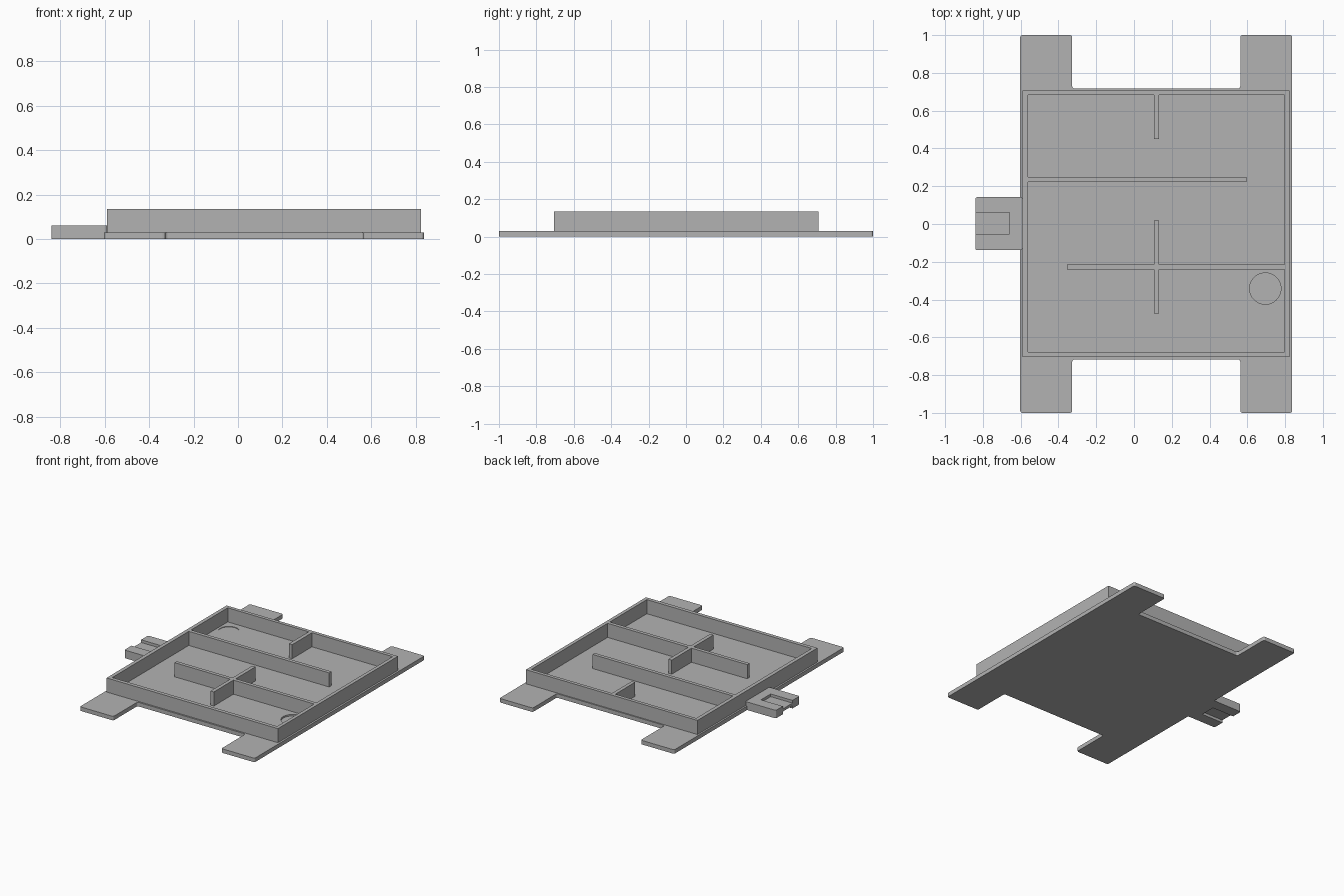
import bpy
import bmesh

if "Cube" in bpy.data.objects:
    bpy.data.objects.remove(bpy.data.objects["Cube"], do_unlink=True)

# Single grey material
GREY = (0.45, 0.45, 0.45, 1)
grey = bpy.data.materials.new("plain grey")
grey.use_nodes = True
grey.diffuse_color = GREY
grey.node_tree.nodes["Principled BSDF"].inputs["Base Color"].default_value = GREY


def finish(bm, name):
    bmesh.ops.recalc_face_normals(bm, faces=bm.faces)
    mesh = bpy.data.meshes.new(name)
    bm.to_mesh(mesh)
    bm.free()
    mesh.materials.append(grey)
    obj = bpy.data.objects.new(name, mesh)
    bpy.context.collection.objects.link(obj)
    return obj


def prism(name, outline, z0, z1, radius=0.0):
    """Extrude an xy outline, optionally rounding its upright corners."""
    bm = bmesh.new()
    face = bm.faces.new([bm.verts.new((x, y, z0)) for x, y in outline])
    ext = bmesh.ops.extrude_face_region(bm, geom=[face])
    top = [v for v in ext["geom"] if isinstance(v, bmesh.types.BMVert)]
    bmesh.ops.translate(bm, verts=top, vec=(0, 0, z1 - z0))
    if radius:
        upright = [e for e in bm.edges
                   if abs(e.verts[0].co.z - e.verts[1].co.z) > 0.001]
        bmesh.ops.bevel(bm, geom=upright, offset=radius, segments=3,
                        profile=0.5, affect='EDGES')
    return finish(bm, name)


def box(name, x0, x1, y0, y1, z0, z1, radius=0.0):
    return prism(name, [(x0, y0), (x1, y0), (x1, y1), (x0, y1)], z0, z1, radius)


def disc(name, x, y, r, z0, z1):
    bm = bmesh.new()
    bmesh.ops.create_cone(bm, cap_ends=True, segments=48, radius1=r,
                          radius2=r, depth=z1 - z0)
    bmesh.ops.translate(bm, verts=bm.verts, vec=(x, y, (z0 + z1) / 2))
    return finish(bm, name)


def cut(target, cutters):
    """Subtract the cutters, bake the result and discard them."""
    for cutter in cutters:
        cutter.hide_render = True
        mod = target.modifiers.new("cut", 'BOOLEAN')
        mod.operation = 'DIFFERENCE'
        mod.solver = 'EXACT'
        mod.object = cutter
    graph = bpy.context.evaluated_depsgraph_get()
    graph.update()
    mesh = bpy.data.meshes.new_from_object(target.evaluated_get(graph))
    target.modifiers.clear()
    target.data = mesh
    for cutter in cutters:
        bpy.data.objects.remove(cutter, do_unlink=True)


BASE, TOP = 0.03, 0.135
LEFT, RIGHT, SIDE = -0.603, 0.837, 0.717

# Base plate with four corner tabs, mirrored front to back
back = [(RIGHT, 1), (0.563, 1), (0.563, SIDE),
        (-0.327, SIDE), (-0.327, 1), (LEFT, 1)]
front = [(x, -y) for x, y in reversed(back)]
base = prism("base_plate", back + front, 0, BASE, 0.012)

# Round shallow recesses in the floor
cut(base, [disc("goal_cutter", 0.695, -0.342, 0.083, 0.018, 0.06),
           disc("start_cutter", -0.475, 0.57, 0.07, 0.026, 0.06)])

# Outer wall frame
frame = box("outer_wall", -0.59, 0.823, -0.705, 0.708, BASE, TOP)
cut(frame, [box("frame_cutter", -0.562, 0.797, -0.677, 0.682, -0.1, 0.3)])

# Inner partitions
walls = {
    "long_partition": (-0.562, 0.595, 0.223, 0.25),
    "back_stub": (0.105, 0.132, 0.45, 0.682),
    "cross_partition": (-0.355, 0.797, -0.242, -0.215),
    "cross_stub_back": (0.105, 0.132, -0.215, 0.018),
    "cross_stub_front": (0.105, 0.132, -0.473, -0.242),
}
for name, span in walls.items():
    box(name, *span, BASE, TOP)

# Side connector block with a channel above and below
block = box("connector", -0.84, -0.59, -0.138, 0.142, 0, 0.06, 0.01)
cut(block, [box("upper_cutter", -0.9, -0.66, -0.054, 0.06, 0.04, 0.1),
            box("lower_cutter", -0.9, -0.66, -0.054, 0.06, -0.1, 0.02)])
